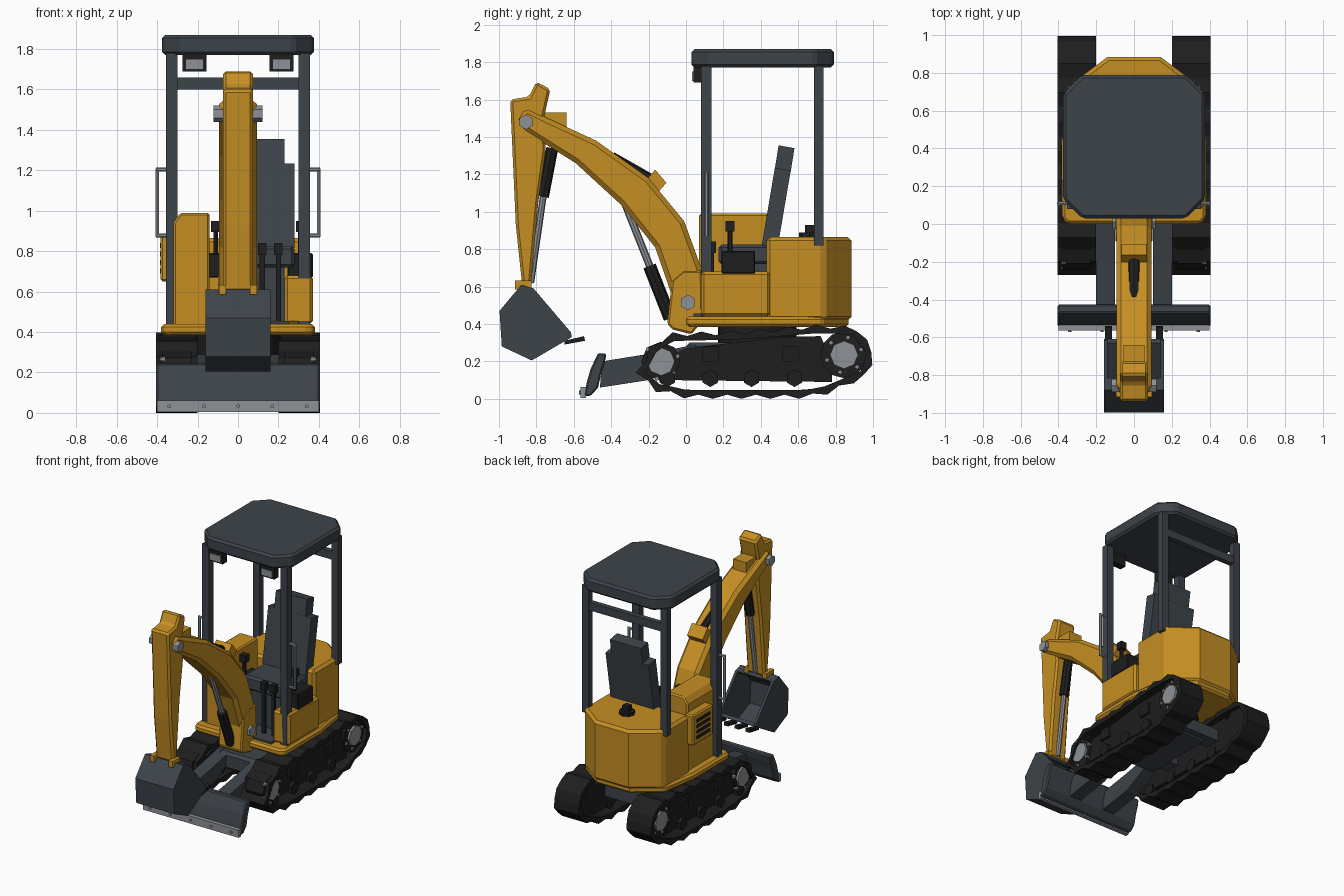
import bpy, bmesh, math
from mathutils import Vector


def material(name, rgb):
    m = bpy.data.materials.new(name)
    m.diffuse_color = (*rgb, 1)
    return m


YELLOW = material("yellow_paint", (0.56, 0.275, 0.017))
GREY = material("dark_grey", (0.047, 0.057, 0.068))
BLACK = material("black_rubber", (0.013, 0.013, 0.013))
SILVER = material("steel", (0.27, 0.285, 0.31))


def finish(name, bm, mat, bevel=0):
    bmesh.ops.recalc_face_normals(bm, faces=bm.faces)
    me = bpy.data.meshes.new(name)
    bm.to_mesh(me)
    bm.free()
    me.materials.append(mat)
    ob = bpy.data.objects.new(name, me)
    bpy.context.collection.objects.link(ob)
    if bevel:
        mod = ob.modifiers.new("bevel", 'BEVEL')
        mod.width, mod.segments = bevel, 1
        mod.limit_method, mod.angle_limit = 'ANGLE', math.radians(40)
    return ob


def prism(name, profile, a, b, mat, axis='x', bevel=0):
    """Extrude a 2D profile (the two other axes in order) from a to b."""
    i = 'xyz'.index(axis)
    bm = bmesh.new()
    rows = []
    for t in (a, b):
        row = []
        for p in profile:
            c = list(p)
            c.insert(i, t)
            row.append(bm.verts.new(c))
        bm.faces.new(row)
        rows.append(row)
    n = len(profile)
    for k in range(n):
        j = (k + 1) % n
        bm.faces.new((rows[0][k], rows[0][j], rows[1][j], rows[1][k]))
    return finish(name, bm, mat, bevel)


def box(name, x, y, z, mat, bevel=0):
    return prism(name, [(x[0], y[0]), (x[1], y[0]), (x[1], y[1]), (x[0], y[1])],
                 z[0], z[1], mat, 'z', bevel)


def rod(name, p0, p1, r, mat, n=8):
    p0, p1 = Vector(p0), Vector(p1)
    d = p1 - p0
    bm = bmesh.new()
    bmesh.ops.create_cone(bm, cap_ends=True, segments=n, radius1=r, radius2=r, depth=d.length)
    q = d.to_track_quat('Z', 'Y')
    for v in bm.verts:
        v.co = q @ v.co + (p0 + p1) / 2
    return finish(name, bm, mat)


def track_belt(name, x0, x1, path, n=38):
    """Closed belt with wedge lugs, resampled evenly along a loop."""
    pts = [Vector(p) for p in path]
    seg = [(pts[k], pts[(k + 1) % len(pts)]) for k in range(len(pts))]
    total = sum((b - a).length for a, b in seg)
    loop = []
    for k in range(n):
        s = total * k / n
        for a, b in seg:
            if s <= (b - a).length:
                loop.append(a.lerp(b, s / (b - a).length))
                break
            s -= (b - a).length
    bm = bmesh.new()
    rings = []
    for k, p in enumerate(loop):
        t = (loop[(k + 1) % n] - loop[k - 1]).normalized()
        inward = Vector((t.y, -t.x))
        o = p + inward * (0.022 if k % 2 else 0)
        i = p + inward * 0.047
        rings.append([bm.verts.new(c) for c in
                      ((x0, *o), (x1, *o), (x1, *i), (x0, *i))])
    for k in range(n):
        a, b = rings[k], rings[(k + 1) % n]
        for j in range(4):
            m = (j + 1) % 4
            bm.faces.new((a[j], a[m], b[m], b[j]))
    return finish(name, bm, BLACK)


# Undercarriage, both sides
TRACK = [(-0.27, 0.14), (-0.19, 0.29), (-0.09, 0.355), (0.3, 0.365), (0.73, 0.4), (0.92, 0.385),
         (1.015, 0.25), (0.98, 0.12), (0.77, 0.025), (0.65, 0), (0.0, 0), (-0.18, 0.04)]
for side, s in (("left", -1), ("right", 1)):
    track_belt(side + "_track", s * 0.2, s * 0.405, TRACK)
    prism(side + "_track_frame", [(-0.1, 0.1), (0.78, 0.09), (0.78, 0.2), (0.72, 0.335),
          (0.5, 0.33), (0.0, 0.27), (-0.1, 0.22)], s * 0.23, s * 0.36, BLACK)
    for k, y in enumerate((-0.1, 0.13, 0.35, 0.58)):
        rod(f"{side}_roller_{k}", (s * 0.22, y, 0.11), (s * 0.385, y, 0.11), 0.047, BLACK, 6)
    for k, y in enumerate((0.13, 0.56)):
        box(f"{side}_frame_block_{k}", sorted((s * 0.3, s * 0.38)), (y - 0.045, y + 0.045),
            (0.2, 0.28), BLACK)
    for part, y, z, r, n in (("idler", -0.135, 0.2, 0.105, 8), ("sprocket", 0.845, 0.235, 0.125, 12)):
        rod(f"{side}_{part}", (s * 0.23, y, z), (s * 0.375, y, z), r, BLACK, n)
        rod(f"{side}_{part}_hub", (s * 0.3, y, z), (s * 0.39, y, z), 0.075, SILVER, 8)
        for k in range(6):
            a = k * math.pi / 3 + 0.3
            by, bz = y + 0.095 * math.cos(a), z + 0.095 * math.sin(a)
            rod(f"{side}_{part}_bolt_{k}", (s * 0.36, by, bz), (s * 0.385, by, bz), 0.012, SILVER, 6)
    # dozer push arms
    prism(side + "_blade_arm", [(-0.46, 0.06), (-0.45, 0.2), (-0.2, 0.24), (0.05, 0.29),
          (0.05, 0.22), (-0.2, 0.1)], s * 0.1, s * 0.2, GREY)
box("chassis", (-0.17, 0.17), (0.0, 0.6), (0.17, 0.3), GREY, 0.02)
for k, y in enumerate((0.08, 0.52)):
    box(f"chassis_crossbeam_{k}", (-0.25, 0.25), (y, y + 0.12), (0.18, 0.27), GREY)
rod("swing_ring", (0, 0.38, 0.28), (0, 0.38, 0.39), 0.21, BLACK, 20)

# Dozer blade with cutting edge
prism("dozer_blade", [(-0.47, 0.245), (-0.425, 0.24), (-0.435, 0.19), (-0.455, 0.13), (-0.47, 0.06),
      (-0.51, 0.015), (-0.545, 0.015), (-0.53, 0.09), (-0.51, 0.16)], -0.405, 0.405, GREY, bevel=0.008)
box("cutting_edge", (-0.4, 0.4), (-0.565, -0.535), (0.005, 0.062), SILVER)
for k in range(5):
    x = (k - 2) * 0.17
    rod(f"edge_bolt_{k}", (x, -0.573, 0.033), (x, -0.56, 0.033), 0.01, SILVER, 6)

# Upper body
prism("deck", [(-0.38, 0.03), (-0.35, 0.0), (0.35, 0.0), (0.38, 0.03), (0.38, 0.45), (0.335, 0.73),
      (0.14, 0.87), (-0.14, 0.87), (-0.335, 0.73), (-0.38, 0.45)], 0.385, 0.44, YELLOW, 'z', 0.015)
prism("counterweight", [(-0.335, 0.43), (0.335, 0.43), (0.335, 0.74), (0.14, 0.885), (-0.14, 0.885),
      (-0.335, 0.74)], 0.42, 0.865, YELLOW, 'z', 0.02)
box("floor_mat", (-0.13, 0.25), (0.04, 0.43), (0.435, 0.455), GREY)
box("right_console", (0.23, 0.37), (0.08, 0.45), (0.44, 0.68), YELLOW, 0.015)
prism("left_console", [(-0.32, 0.43), (-0.14, 0.43), (-0.14, 0.99), (-0.285, 0.99), (-0.32, 0.94)],
      0.07, 0.44, YELLOW, 'y', 0.01)
box("vent_panel", (-0.383, -0.31), (0.22, 0.46), (0.65, 0.88), YELLOW, 0.01)
for k in range(4):
    z = 0.69 + k * 0.042
    box(f"vent_louver_{k}", (-0.387, -0.37), (0.26, 0.42), (z, z + 0.024), BLACK)
rod("fuel_cap", (0.03, 0.66, 0.86), (0.03, 0.66, 0.89), 0.055, BLACK, 8)
box("fuel_cap_grip", (0.005, 0.055), (0.635, 0.685), (0.89, 0.93), BLACK)

# Seat and controls
box("seat_base", (-0.04, 0.23), (0.22, 0.45), (0.44, 0.72), GREY)
box("seat_cushion", (-0.08, 0.28), (0.175, 0.48), (0.72, 0.825), GREY, 0.015)
prism("seat_back", [(0.405, 0.82), (0.475, 1.235), (0.56, 1.22), (0.49, 0.81)], -0.08, 0.28, GREY)
prism("headrest", [(0.475, 1.23), (0.495, 1.355), (0.58, 1.34), (0.56, 1.215)], -0.03, 0.23, GREY)
for side, x0, x1, xj in (("left", -0.15, -0.075, -0.11), ("right", 0.245, 0.37, 0.31)):
    box(side + "_armrest", (x0, x1), (0.19, 0.37), (0.67, 0.79), BLACK, 0.006)
    rod(side + "_joystick_stem", (xj, 0.235, 0.78), (xj, 0.235, 0.91), 0.014, BLACK, 6)
    box(side + "_joystick_grip", (xj - 0.024, xj + 0.024), (0.211, 0.259), (0.895, 0.95), BLACK)
for k, x in enumerate((0.12, 0.2)):
    box(f"travel_lever_{k}", (x - 0.013, x + 0.013), (0.13, 0.15), (0.44, 0.8), BLACK)
    box(f"travel_lever_grip_{k}", (x - 0.021, x + 0.021), (0.12, 0.16), (0.78, 0.84), BLACK)

# Canopy, posts, lamps and handrails
prism("canopy", [(-0.375, 0.13), (-0.275, 0.03), (0.275, 0.03), (0.375, 0.13), (0.375, 0.69),
      (0.275, 0.79), (-0.275, 0.79), (-0.375, 0.69)], 1.77, 1.87, GREY, 'z', 0.016)
box("rear_crossbar", (-0.31, 0.31), (0.69, 0.73), (1.6, 1.66), GREY)
for side, s in (("left", -1), ("right", 1)):
    xs = sorted((s * 0.3, s * 0.355))
    box(side + "_front_post", xs, (0.08, 0.135), (0.42, 1.78), GREY)
    box(side + "_rear_post", xs, (0.685, 0.735), (0.82, 1.78), GREY)
    box(side + "_lamp", sorted((s * 0.155, s * 0.275)), (0.04, 0.09), (1.69, 1.775), BLACK)
    box(side + "_lamp_lens", sorted((s * 0.17, s * 0.26)), (0.032, 0.041), (1.7, 1.75), SILVER)
    rod(side + "_handrail", (s * 0.4, 0.11, 0.87), (s * 0.4, 0.11, 1.21), 0.01, SILVER, 6)
    for part, z in (("bottom", 0.877), ("top", 1.203)):
        rod(f"{side}_handrail_{part}", (s * 0.34, 0.11, z), (s * 0.405, 0.11, z), 0.01, SILVER, 6)

# Swing bracket, boom and arm
prism("swing_bracket", [(-0.1, 0.4), (-0.075, 0.635), (-0.015, 0.685), (0.085, 0.685), (0.09, 0.42),
      (0.03, 0.345), (-0.07, 0.37)], -0.098, 0.098, YELLOW, bevel=0.01)
rod("boom_foot_pin", (-0.115, 0.01, 0.515), (0.115, 0.01, 0.515), 0.042, SILVER, 6)
prism("boom", [(-0.86, 1.56), (-0.74, 1.5), (-0.48, 1.38), (-0.2, 1.18), (-0.01, 0.95), (0.085, 0.69),
      (0.07, 0.5), (-0.05, 0.45), (-0.085, 0.58), (-0.165, 0.81), (-0.35, 1.04), (-0.59, 1.26),
      (-0.86, 1.43), (-0.91, 1.48)], -0.093, 0.093, YELLOW, bevel=0.025)
rod("arm_pin", (-0.12, -0.855, 1.48), (0.12, -0.855, 1.48), 0.04, SILVER, 6)
box("boom_top_lug", (-0.055, 0.055), (-0.76, -0.64), (1.42, 1.53), YELLOW)
prism("cylinder_lug", [(-0.23, 1.15), (-0.165, 1.225), (-0.105, 1.155), (-0.17, 1.08)],
      -0.065, 0.065, YELLOW)
prism("arm", [(-0.94, 1.6), (-0.84, 1.615), (-0.8, 1.695), (-0.725, 1.655), (-0.76, 1.5), (-0.75, 1.33),
      (-0.79, 1.05), (-0.83, 0.6), (-0.875, 0.6), (-0.91, 0.93)], -0.074, 0.074, YELLOW, bevel=0.014)

# Hydraulic cylinders
rod("arm_cylinder", (0, -0.18, 1.165), (0, -0.4, 1.29), 0.032, BLACK)
rod("arm_cylinder_rod", (0, -0.38, 1.28), (0, -0.76, 1.5), 0.018, SILVER)
rod("boom_cylinder", (0, -0.085, 0.43), (0, -0.195, 0.71), 0.035, BLACK)
rod("boom_cylinder_rod", (0, -0.19, 0.7), (0, -0.325, 1.04), 0.02, SILVER)
rod("bucket_cylinder", (0, -0.715, 1.34), (0, -0.765, 1.08), 0.032, BLACK)
rod("bucket_cylinder_rod", (0, -0.762, 1.09), (0, -0.83, 0.62), 0.018, SILVER)

# Bucket: curved shell, two cheeks and teeth
outer = [(-0.815, 0.59), (-0.88, 0.61), (-0.997, 0.47), (-0.985, 0.28), (-0.825, 0.205), (-0.61, 0.33)]
inner = [(-0.63, 0.347), (-0.825, 0.232), (-0.964, 0.296), (-0.975, 0.462), (-0.873, 0.585), (-0.825, 0.573)]
prism("bucket_shell", outer + inner, -0.15, 0.15, GREY)
for side, s in (("left", -1), ("right", 1)):
    prism(side + "_bucket_cheek", outer[:5] + [(-0.61, 0.33), (-0.615, 0.355)],
          s * 0.14, s * 0.16, GREY)
    box(side + "_bucket_ear", sorted((s * 0.06, s * 0.095)), (-0.915, -0.825), (0.585, 0.632), YELLOW)
for k in range(4):
    x = (k - 1.5) * 0.09
    prism(f"bucket_tooth_{k}", [(-0.65, 0.29), (-0.54, 0.31), (-0.545, 0.335), (-0.65, 0.31)],
          x - 0.018, x + 0.018, BLACK)
